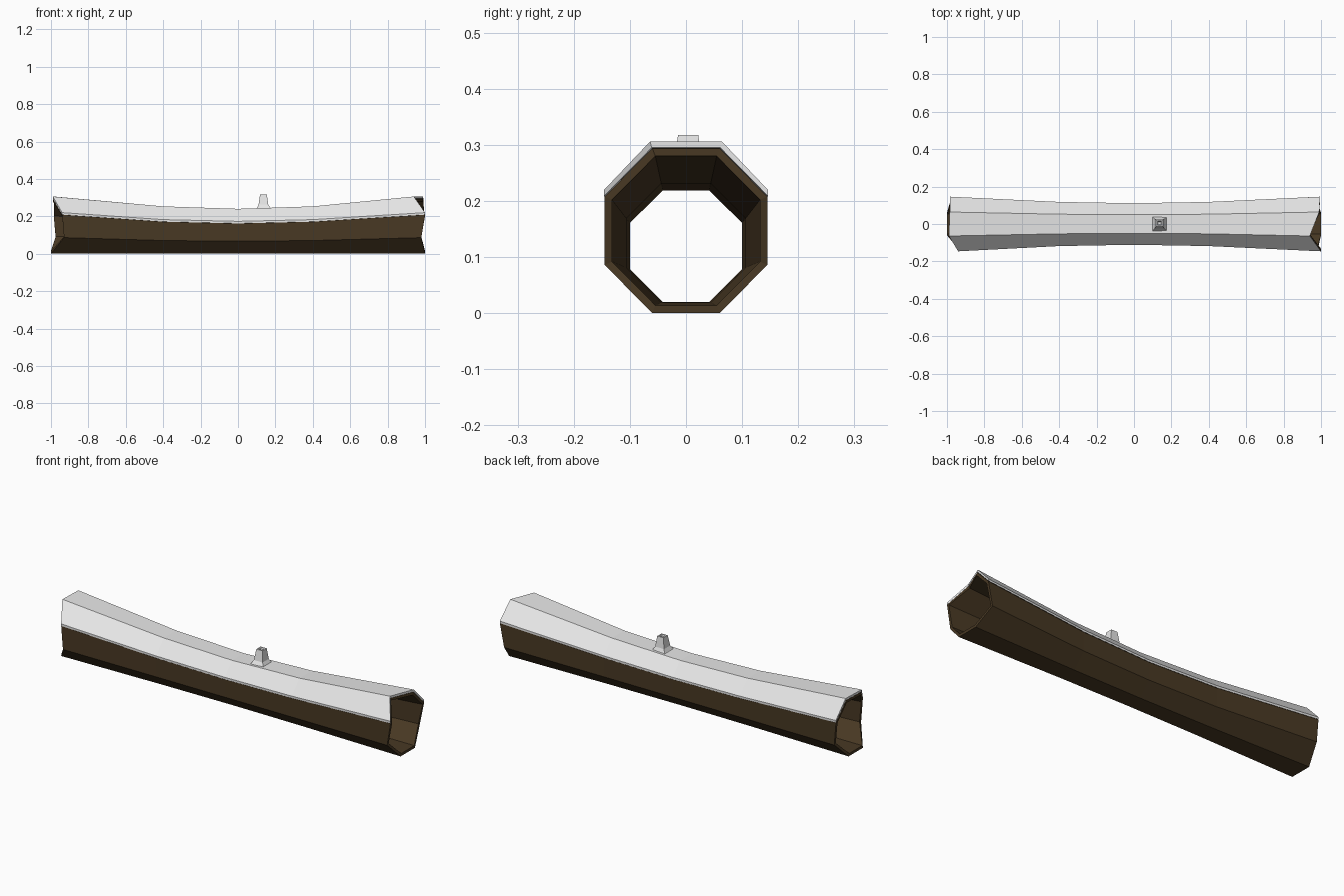
import bpy, bmesh

if "Cube" in bpy.data.objects:
    bpy.data.objects.remove(bpy.data.objects["Cube"])


def material(name, rgb):
    m = bpy.data.materials.new(name)
    m.diffuse_color = (*rgb, 1)
    m.use_nodes = True
    m.node_tree.nodes["Principled BSDF"].inputs["Base Color"].default_value = m.diffuse_color
    return m


BARK = material("dark bark brown", (0.065, 0.040, 0.017))
SNOW = material("snow white", (0.80, 0.80, 0.80))

# Ragged end positions; corner order: bottom front, bottom back, low back,
# high back, top back, top front, high front, low front
LEFT = [-1.0, -1.0, -0.975, -0.985, -0.985, -0.99, -0.94, -0.93]
RIGHT = [1.0, 1.0, 0.97, 0.995, 0.99, 0.94, 1.0, 0.98]
FLARE = [1.0, 0.2, 0.0, 0.2, 1.0]      # how far each ring widens


def mix(a, b, t):
    return a + (b - a) * t


def octagon(w, z0, z1):
    c = w * 0.414
    k = (z1 - z0) * 0.293
    return [(-c, z0), (c, z0), (w, z0 + k), (w, z1 - k),
            (c, z1), (-c, z1), (-w, z1 - k), (-w, z0 + k)]


def station_x(i, corner):
    return [LEFT[corner], -0.4, 0.0, 0.4, RIGHT[corner]][i]


def finish(name, bm, mat):
    bmesh.ops.recalc_face_normals(bm, faces=bm.faces)
    me = bpy.data.meshes.new(name)
    bm.to_mesh(me)
    bm.free()
    me.materials.append(mat)
    ob = bpy.data.objects.new(name, me)
    bpy.context.collection.objects.link(ob)
    return ob


def loft(bm, rings, caps=False):
    n = len(rings[0])
    for a, b in zip(rings, rings[1:]):
        for j in range(n):
            k = (j + 1) % n
            bm.faces.new((a[j], a[k], b[k], b[j]))
    if caps:
        bm.faces.new(rings[0])
        bm.faces.new(rings[-1])


# Hollow log: outer and inner octagonal tubes joined by ragged rims
bm = bmesh.new()
outer, inner = [], []
for i, t in enumerate(FLARE):
    o = octagon(mix(0.11, 0.145, t), 0.0, mix(0.228, 0.294, t))
    n = octagon(mix(0.10, 0.132, t), mix(0.02, 0.014, t), mix(0.219, 0.280, t))
    outer.append([bm.verts.new((station_x(i, j), *p)) for j, p in enumerate(o)])
    inner.append([bm.verts.new((station_x(i, j), *p)) for j, p in enumerate(n)])
loft(bm, outer)
loft(bm, inner)
for e in (0, -1):
    loft(bm, [outer[e], inner[e]])
finish("hollow_log", bm, BARK)

# Snow blanket over the three upper faces
bm = bmesh.new()
rings = []
for i, t in enumerate(FLARE):
    w, h = mix(0.11, 0.145, t), mix(0.228, 0.294, t)
    wood = octagon(w, 0.0, h)
    ring = []
    for j in (3, 4, 5, 6):
        y, z = wood[j]
        s = 1 if y > 0 else -1
        dy = 0.001 if j in (3, 6) else 0.004
        ring.append((station_x(i, j), y + s * dy, z + 0.012))
    for j in (6, 5, 4, 3):
        y, z = wood[j]
        s = 1 if y > 0 else -1
        ring.append((station_x(i, j), y + s * 0.001, z + 0.001))
    rings.append([bm.verts.new(p) for p in ring])
loft(bm, rings)
for r in (rings[0], rings[-1]):
    for a in range(3):
        bm.faces.new((r[a], r[a + 1], r[6 - a], r[7 - a]))
finish("snow_blanket", bm, SNOW)

# Snow covered branch stub: flared square foot, narrow stem, dished tip
bm = bmesh.new()
rings = []
for cx, cy, half, z in [(0.137, 0.0, 0.046, 0.236), (0.137, 0.0, 0.036, 0.245),
                        (0.136, 0.002, 0.026, 0.262), (0.136, 0.004, 0.018, 0.318),
                        (0.136, 0.004, 0.011, 0.318), (0.136, 0.004, 0.008, 0.311)]:
    rings.append([bm.verts.new((cx + sx * half, cy + sy * half, z))
                  for sx, sy in ((-1, -1), (1, -1), (1, 1), (-1, 1))])
loft(bm, rings, caps=True)
finish("branch_stub", bm, SNOW)
